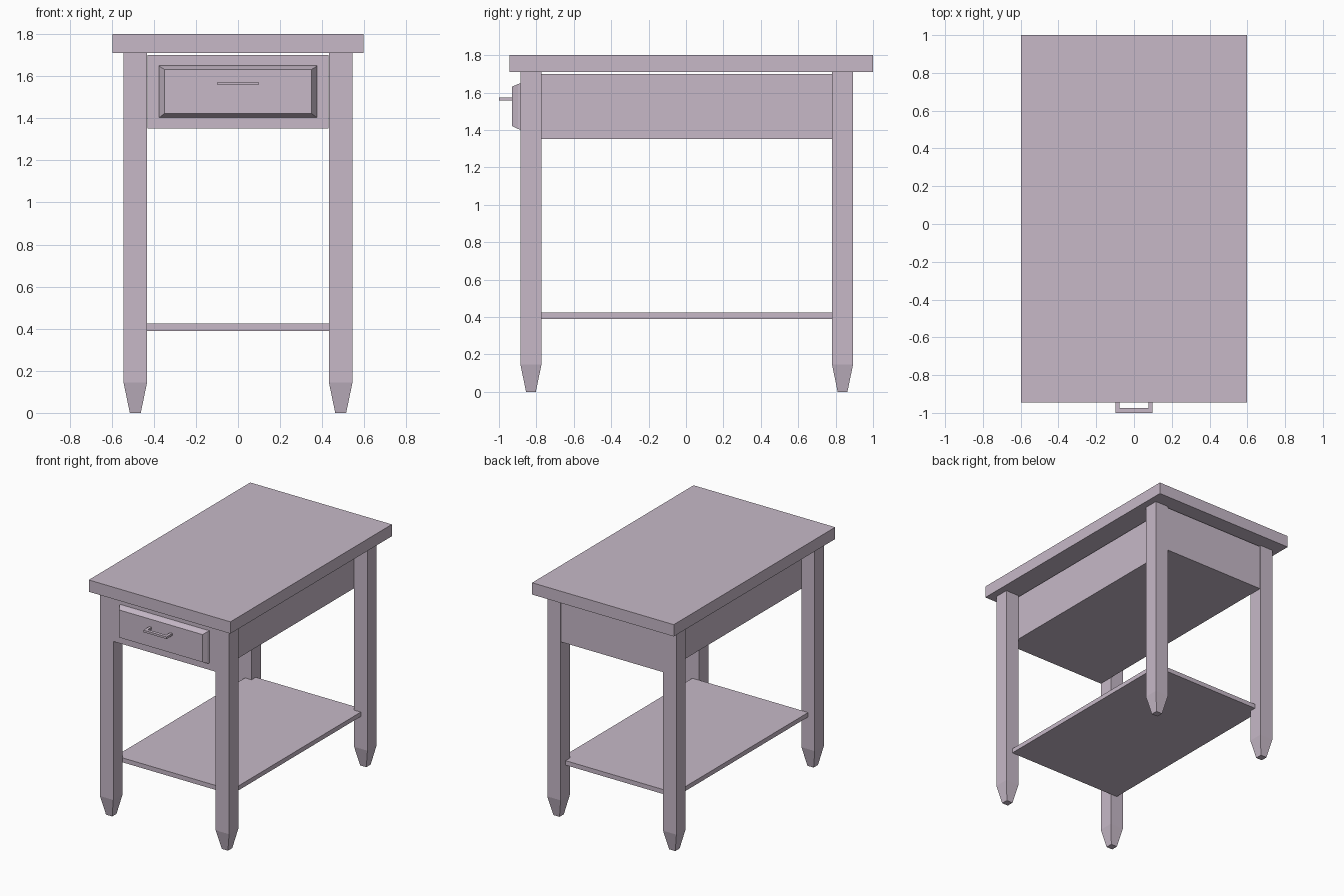
import bpy, bmesh

if "Cube" in bpy.data.objects:
    bpy.data.objects.remove(bpy.data.objects["Cube"])

mat = bpy.data.materials.new("pale mauve paint")
mat.diffuse_color = (0.57, 0.485, 0.575, 1)
mat.use_nodes = True
mat.node_tree.nodes["Principled BSDF"].inputs["Base Color"].default_value = mat.diffuse_color


def loft(name, rings):
    """Solid skinned through a list of rings of points, capped at both ends."""
    bm = bmesh.new()
    rows = [[bm.verts.new(p) for p in ring] for ring in rings]
    n = len(rows[0])
    for a, b in zip(rows, rows[1:]):
        for i in range(n):
            j = (i + 1) % n
            bm.faces.new((a[i], a[j], b[j], b[i]))
    bm.faces.new(rows[0])
    bm.faces.new(rows[-1])
    bmesh.ops.recalc_face_normals(bm, faces=bm.faces)
    me = bpy.data.meshes.new(name)
    bm.to_mesh(me)
    bm.free()
    me.materials.append(mat)
    ob = bpy.data.objects.new(name, me)
    bpy.context.collection.objects.link(ob)
    return ob


def rect_z(cx, cy, hx, hy, z):
    return [(cx - hx, cy - hy, z), (cx + hx, cy - hy, z),
            (cx + hx, cy + hy, z), (cx - hx, cy + hy, z)]


def rect_y(hx, z0, z1, y):
    return [(-hx, y, z0), (hx, y, z0), (hx, y, z1), (-hx, y, z1)]


def box(name, x0, x1, y0, y1, z0, z1):
    c = ((x0 + x1) / 2, (y0 + y1) / 2, (x1 - x0) / 2, (y1 - y0) / 2)
    return loft(name, [rect_z(*c, z0), rect_z(*c, z1)])


# Table top, drawer case and lower shelf
box("table_top", -0.597, 0.597, -0.944, 1.0, 1.71, 1.80)
box("drawer_case", -0.431, 0.431, -0.883, 0.891, 1.352, 1.70)
box("lower_shelf", -0.488, 0.488, -0.775, 0.832, 0.39, 0.424)

# Square legs with tapered feet
for side, x in (("left", -0.488), ("right", 0.488)):
    for end, y in (("front", -0.829), ("back", 0.837)):
        loft(f"{end}_{side}_leg", [rect_z(x, y, h, h, z) for h, z in
                                   ((0.026, 0), (0.056, 0.145), (0.056, 1.71))])

# Raised drawer front with chamfered border
loft("drawer_front", [rect_y(0.377, 1.402, 1.651, -0.88),
                      rect_y(0.372, 1.405, 1.646, -0.897),
                      rect_y(0.35, 1.422, 1.632, -0.93)])

# Drawer pull, a flat U-shaped bar
u = [(-0.098, -0.92), (-0.098, -1.0), (0.098, -1.0), (0.098, -0.92),
     (0.077, -0.92), (0.077, -0.975), (-0.077, -0.975), (-0.077, -0.92)]
loft("drawer_pull", [[(x, y, z) for x, y in u] for z in (1.557, 1.573)])
